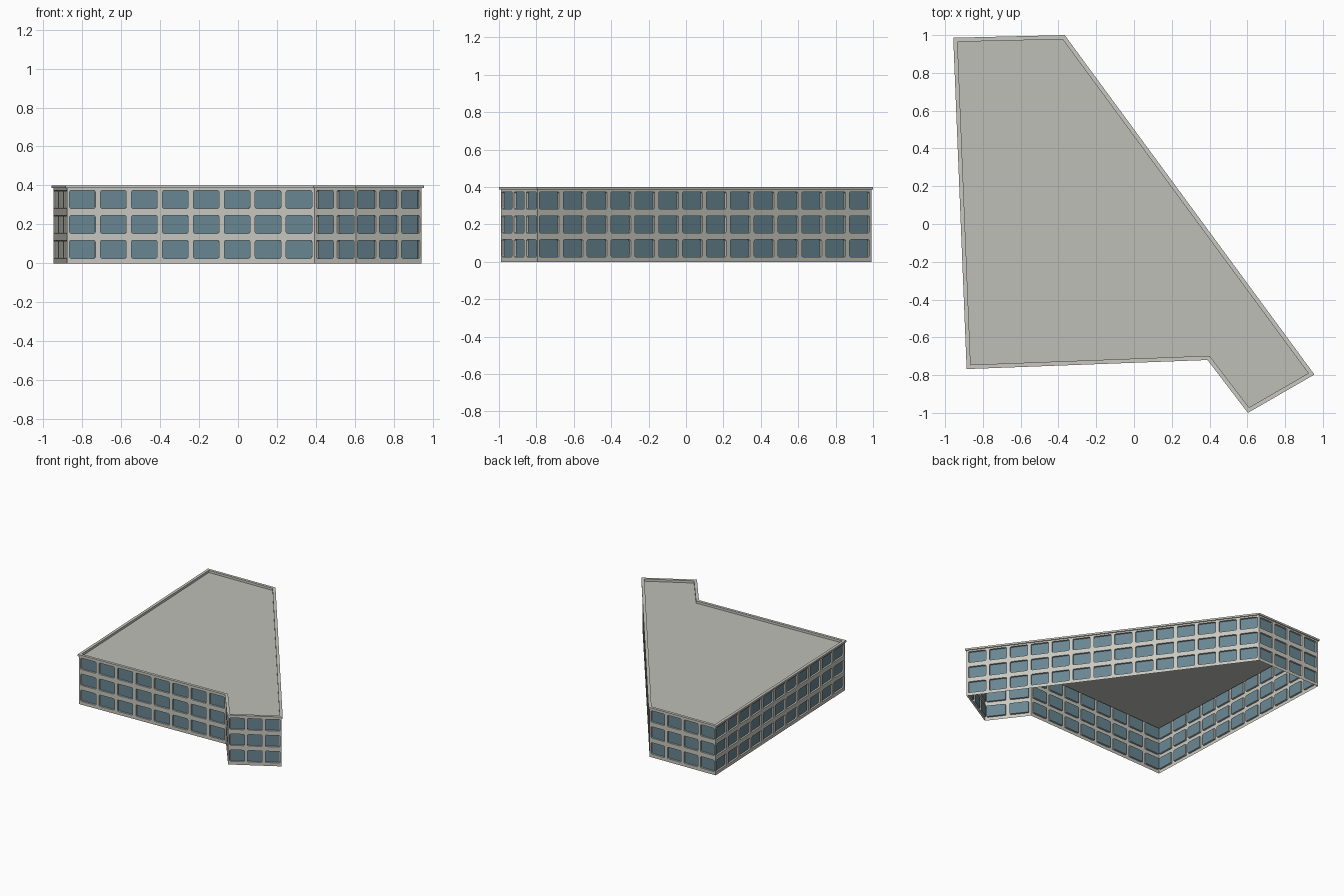
import bpy, bmesh, math
from mathutils import Vector

if "Cube" in bpy.data.objects:
    bpy.data.objects.remove(bpy.data.objects["Cube"])

# Outer outline of the parapet, counter-clockwise from the back left corner,
# with the number of window bays on the wall that starts at each corner
CORNERS = [((-0.957, 0.986), 11), ((-0.886, -0.768), 8), ((0.389, -0.72), 2),
           ((0.603, -1.0), 3), ((0.955, -0.797), 14), ((-0.367, 1.0), 4)]
OUTLINE = [Vector(p) for p, _ in CORNERS]
BASE, FLOOR, FLOORS = 0.008, 0.128, 3
WALL_TOP, TOP, ROOF = 0.392, 0.40, 0.382
RECESS = 0.014


def material(name, colour):
    m = bpy.data.materials.new(name)
    m.diffuse_color = (*colour, 1)
    m.use_nodes = True
    m.node_tree.nodes["Principled BSDF"].inputs["Base Color"].default_value = m.diffuse_color
    return m


WALL = material("pale stone", (0.58, 0.575, 0.525))
GLASS = material("blue glass", (0.14, 0.24, 0.29))
ROOFING = material("grey roofing", (0.52, 0.52, 0.475))


def offset(points, d):
    """Move every edge of a counter-clockwise outline inwards by d."""
    out = []
    for i, p in enumerate(points):
        a = (p - points[i - 1]).normalized()
        b = (points[(i + 1) % len(points)] - p).normalized()
        na, nb = Vector((-a.y, a.x)), Vector((-b.y, b.x))
        out.append(p + (na + nb) * d / (1 + na.dot(nb)))
    return out


def finish(name, bm, materials):
    bmesh.ops.remove_doubles(bm, verts=bm.verts, dist=1e-5)
    mesh = bpy.data.meshes.new(name)
    bm.to_mesh(mesh)
    bm.free()
    for m in materials:
        mesh.materials.append(m)
    ob = bpy.data.objects.new(name, mesh)
    bpy.context.collection.objects.link(ob)
    return ob


def rounded_rect(x0, z0, x1, z1, r):
    """Four corners of three points each, counter-clockwise from lower left."""
    centres = [(x0 + r, z0 + r), (x1 - r, z0 + r), (x1 - r, z1 - r), (x0 + r, z1 - r)]
    return [(cx + r * math.cos(math.radians(180 + 90 * k + 45 * j)),
             cz + r * math.sin(math.radians(180 + 90 * k + 45 * j)))
            for k, (cx, cz) in enumerate(centres) for j in range(3)]


def facade(name, start, end, bays):
    """Wall with a grid of recessed, round-cornered windows."""
    bm = bmesh.new()
    along = (end - start).normalized()
    inward = Vector((-along.y, along.x))
    length = (end - start).length
    bay = length / bays

    def vert(x, z, depth=0.0):
        p = start + along * x + inward * depth
        return bm.verts.new((p.x, p.y, z))

    def quad(x0, z0, x1, z1):
        bm.faces.new([vert(x0, z0), vert(x1, z0), vert(x1, z1), vert(x0, z1)])

    quad(0, 0, length, BASE)
    for col in range(bays):
        for row in range(FLOORS):
            x0, z0 = col * bay, BASE + row * FLOOR
            x1, z1 = x0 + bay, z0 + FLOOR
            shape = rounded_rect(x0 + bay * 0.085, z0 + 0.018,
                                 x1 - bay * 0.085, z1 - 0.018, 0.008)
            cell = [vert(x0, z0), vert(x1, z0), vert(x1, z1), vert(x0, z1)]
            rim = [vert(x, z) for x, z in shape]
            pane = [vert(x, z, RECESS) for x, z in shape]
            # wall around the opening
            for k in range(4):
                a, b, c = rim[3 * k:3 * k + 3]
                n = (k + 1) % 4
                bm.faces.new([cell[k], b, a])
                bm.faces.new([cell[k], c, b])
                bm.faces.new([cell[k], cell[n], rim[3 * n], c])
            # reveals and glass
            for i in range(12):
                j = (i + 1) % 12
                bm.faces.new([rim[i], rim[j], pane[j], pane[i]])
            bm.faces.new(pane).material_index = 1
    finish(name, bm, [WALL, GLASS])


# Walls with windows
walls = offset(OUTLINE, 0.008)
names = ["left_wall", "front_wall", "notch_wall", "wing_end_wall", "diagonal_wall", "back_wall"]
for i, name in enumerate(names):
    facade(name, walls[i], walls[(i + 1) % len(walls)], CORNERS[i][1])

# Parapet coping: a ring swept round the outline
bm = bmesh.new()
inner = offset(OUTLINE, 0.022)
section = [(walls, WALL_TOP - 0.006), (OUTLINE, WALL_TOP - 0.006), (OUTLINE, TOP),
           (inner, TOP), (inner, ROOF)]
loops = [[bm.verts.new((p.x, p.y, z)) for p in ring] for ring, z in section]
for low, high in zip(loops, loops[1:]):
    for i in range(len(low)):
        j = (i + 1) % len(low)
        bm.faces.new([low[i], low[j], high[j], high[i]])
finish("parapet", bm, [WALL])

# Flat roof
bm = bmesh.new()
bm.faces.new([bm.verts.new((p.x, p.y, ROOF)) for p in walls])
finish("roof", bm, [ROOFING])
